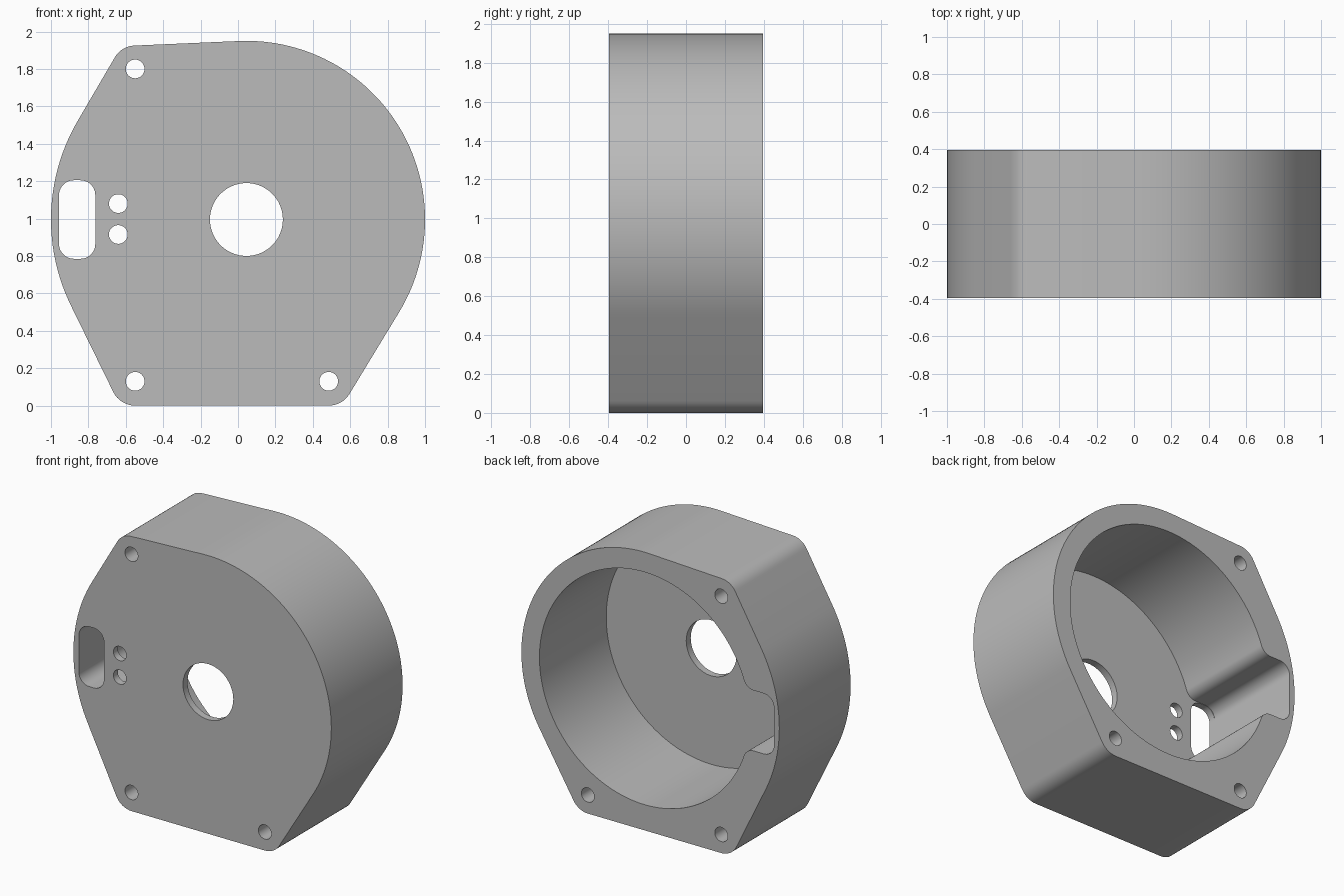
import bpy
import bmesh
from math import asin, cos, degrees, radians, sin, sqrt

cube = bpy.data.objects.get("Cube")
if cube:
    bpy.data.objects.remove(cube)

grey = bpy.data.materials.new("plain grey")
grey.use_nodes = True
grey.diffuse_color = (0.5, 0.5, 0.5, 1)
grey.node_tree.nodes["Principled BSDF"].inputs["Base Color"].default_value = (0.5, 0.5, 0.5, 1)

CX, CZ = 0.045, 0.995          # centre of the drum
FRONT, BACK = -0.395, 0.395
FLOOR = FRONT + 0.05           # inner face of the thin front plate


def arc(x, z, r, start, end):
    """Points of an arc in the XZ plane, angles in degrees."""
    n = max(6, int(abs(end - start) * (0.5 if r > 0.3 else 0.14)))
    angles = [radians(start + (end - start) * i / n) for i in range(n + 1)]
    return [(x + r * cos(a), z + r * sin(a)) for a in angles]


def circle(x, z, r):
    return arc(x, z, r, 0, 360)[:-1]


def prism(name, outline, y0, y1):
    """Extrude a closed XZ outline from y0 to y1."""
    bm = bmesh.new()
    face = bm.faces.new([bm.verts.new((x, y0, z)) for x, z in outline])
    ext = bmesh.ops.extrude_face_region(bm, geom=[face])
    moved = [v for v in ext["geom"] if isinstance(v, bmesh.types.BMVert)]
    bmesh.ops.translate(bm, verts=moved, vec=(0, y1 - y0, 0))
    bmesh.ops.recalc_face_normals(bm, faces=bm.faces)
    mesh = bpy.data.meshes.new(name)
    bm.to_mesh(mesh)
    bm.free()
    mesh.materials.append(grey)
    obj = bpy.data.objects.new(name, mesh)
    bpy.context.collection.objects.link(obj)
    return obj


# Outer shell: tangent arcs joined by straight flanks
screws = [(-0.55, 1.8), (-0.55, 0.13), (0.485, 0.13)]
shell = (arc(CX, CZ, 0.955, -31.3, 92.6)
         + arc(*screws[0], 0.125, 92.6, 149.6)
         + arc(CX, CZ, 1.045, 149.6, 206.1)
         + arc(*screws[1], 0.13, 206.1, 270)
         + arc(*screws[2], 0.13, 270, 328.7))
housing = prism("housing", shell, FRONT, BACK)

# Round cavity with a filleted cable notch on the right side
R, fillet, half, left = 0.815, 0.08, 0.212, -0.959
rise = half + fillet
run = sqrt((R + fillet) ** 2 - rise ** 2)
tilt = degrees(asin(rise / (R + fillet)))
cavity = (arc(CX, CZ, R, tilt - 180, 180 - tilt)
          + arc(CX - run, CZ + rise, fillet, -tilt, -90)
          + arc(left + fillet, CZ + half - fillet, fillet, 90, 180)
          + arc(left + fillet, CZ - half + fillet, fillet, 180, 270)
          + arc(CX - run, CZ - rise, fillet, 90, tilt))

# Rounded cable slot through the front plate
r, x0, x1 = 0.08, -0.957, -0.763
top, low = CZ + 0.21 - r, CZ - 0.21 + r
slot = (arc(x1 - r, top, r, 0, 90) + arc(x0 + r, top, r, 90, 180)
        + arc(x0 + r, low, r, 180, 270) + arc(x1 - r, low, r, 270, 360))

cutters = [prism("cavity_cutter", cavity, FLOOR, BACK + 0.1),
           prism("slot_cutter", slot, FRONT - 0.1, FLOOR + 0.05),
           prism("shaft_hole_cutter", circle(CX, CZ, 0.195), FRONT - 0.1, FLOOR + 0.05)]
for z in (1.08, 0.915):
    cutters.append(prism("wire_hole_cutter", circle(-0.64, z, 0.05), FRONT - 0.1, FLOOR + 0.05))
for x, z in screws:
    cutters.append(prism("screw_hole_cutter", circle(x, z, 0.05), FRONT - 0.1, BACK + 0.1))

# Cut everything out, then drop the cutters
bpy.ops.object.select_all(action="DESELECT")
bpy.context.view_layer.objects.active = housing
housing.select_set(True)
for cutter in cutters:
    mod = housing.modifiers.new("cut", "BOOLEAN")
    mod.operation = "DIFFERENCE"
    mod.solver = "EXACT"
    mod.object = cutter
    bpy.ops.object.modifier_apply(modifier=mod.name)
    bpy.data.objects.remove(cutter)

bpy.ops.object.shade_smooth_by_angle(angle=radians(30))
